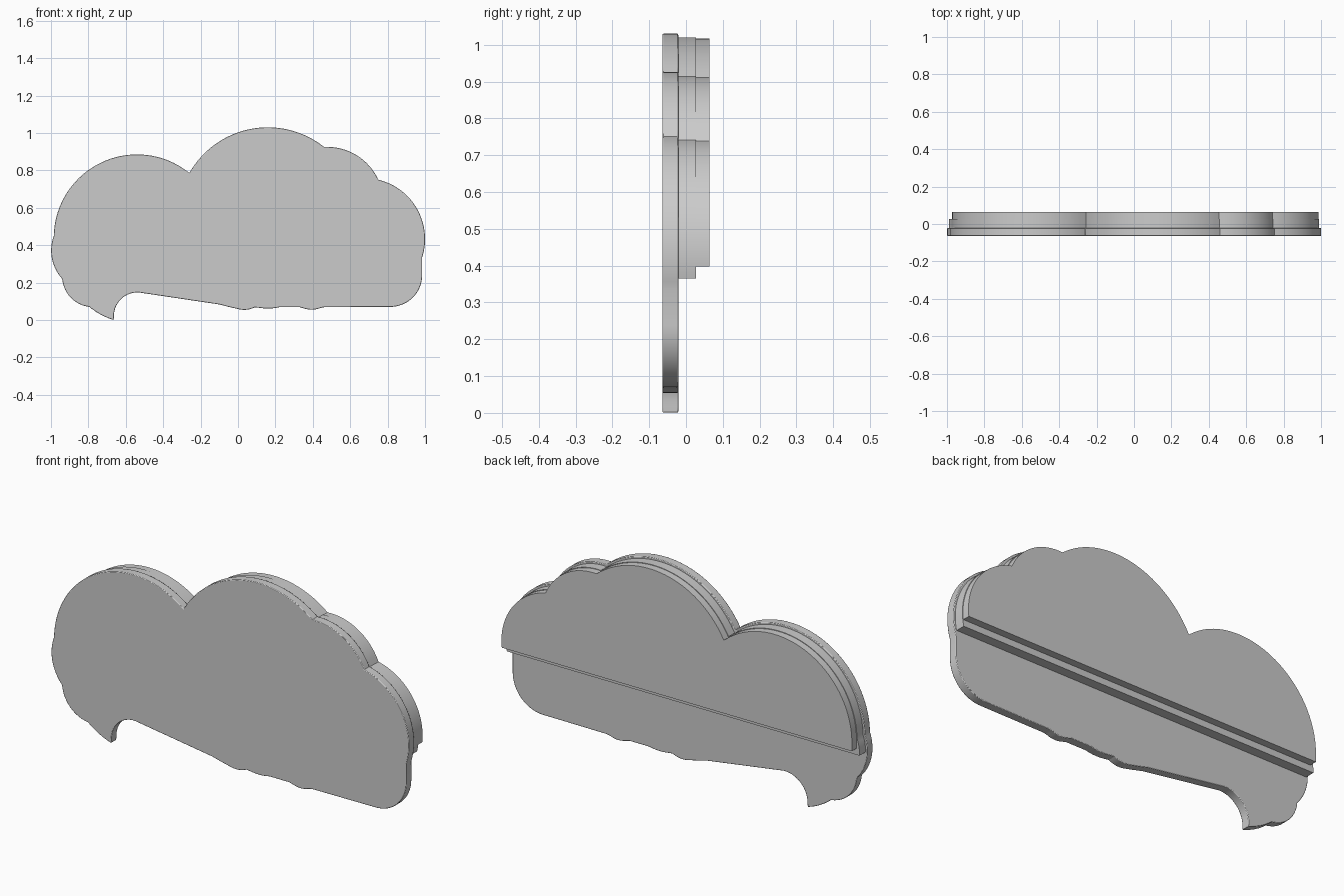
import bpy, bmesh, math
from mathutils import Vector

cube = bpy.data.objects.get("Cube")
if cube:
    bpy.data.objects.remove(cube)

grey = bpy.data.materials.new("plain_grey")
grey.use_nodes = True
colour = (0.6, 0.6, 0.6, 1)
grey.diffuse_color = colour
grey.node_tree.nodes["Principled BSDF"].inputs["Base Color"].default_value = colour


def arc(start, mid, end, n=16):
    """Points on the circle through three points, end left out."""
    a, b, c = Vector(start), Vector(mid), Vector(end)
    d = 2 * (a.x * (b.y - c.y) + b.x * (c.y - a.y) + c.x * (a.y - b.y))
    aa, bb, cc = a.dot(a), b.dot(b), c.dot(c)
    o = Vector(((aa * (b.y - c.y) + bb * (c.y - a.y) + cc * (a.y - b.y)) / d,
                (aa * (c.x - b.x) + bb * (a.x - c.x) + cc * (b.x - a.x)) / d))
    ang = [math.atan2((p - o).y, (p - o).x) for p in (a, b, c)]
    sweep = (ang[2] - ang[0]) % math.tau
    if (ang[1] - ang[0]) % math.tau > sweep:
        sweep -= math.tau
    r = (a - o).length
    return [(o.x + r * math.cos(ang[0] + sweep * i / n),
             o.y + r * math.sin(ang[0] + sweep * i / n)) for i in range(n)]


def inset(points, dist):
    """Move a clockwise outline inward by a fixed distance."""
    pts = [Vector(p) for p in points]
    result = []
    for i, p in enumerate(pts):
        d1 = (p - pts[i - 1]).normalized()
        d2 = (pts[(i + 1) % len(pts)] - p).normalized()
        n1, n2 = Vector((d1.y, -d1.x)), Vector((d2.y, -d2.x))
        result.append(p + (n1 + n2) * dist / max(1 + n1.dot(n2), 0.2))
    return result


def slab(name, points, y_front, y_back, cut_z=None, bevel=0):
    """Extrude an outline in y, optionally trimmed below a height."""
    bm = bmesh.new()
    face = bm.faces.new([bm.verts.new((p[0], y_front, p[1])) for p in points])
    ext = bmesh.ops.extrude_face_region(bm, geom=[face])
    verts = [v for v in ext["geom"] if isinstance(v, bmesh.types.BMVert)]
    bmesh.ops.translate(bm, verts=verts, vec=(0, y_back - y_front, 0))
    if cut_z is not None:
        cut = bmesh.ops.bisect_plane(bm, geom=bm.verts[:] + bm.edges[:] + bm.faces[:],
                                     plane_co=(0, 0, cut_z), plane_no=(0, 0, 1),
                                     clear_inner=True)
        edges = [e for e in cut["geom_cut"] if isinstance(e, bmesh.types.BMEdge)]
        bmesh.ops.holes_fill(bm, edges=edges)
    bmesh.ops.recalc_face_normals(bm, faces=bm.faces[:])
    mesh = bpy.data.meshes.new(name)
    bm.to_mesh(mesh)
    bm.free()
    obj = bpy.data.objects.new(name, mesh)
    bpy.context.collection.objects.link(obj)
    mesh.materials.append(grey)
    if bevel:
        mod = obj.modifiers.new("soft_edge", 'BEVEL')
        mod.width, mod.segments = bevel, 2
        mod.limit_method, mod.angle_limit = 'ANGLE', math.radians(60)
    bpy.ops.object.select_all(action='DESELECT')
    obj.select_set(True)
    bpy.context.view_layer.objects.active = obj
    bpy.ops.object.shade_smooth_by_angle(angle=math.radians(30))
    return obj


# Upper lobes, left to right
left_bulge = arc((-0.94, 0.22), (-0.999, 0.37), (-0.985, 0.45))
lobes = (arc((-0.985, 0.45), (-0.54, 0.885), (-0.26, 0.786), 40)
         + arc((-0.26, 0.786), (0.16, 1.03), (0.46, 0.925), 32)
         + arc((0.46, 0.925), (0.62, 0.889), (0.75, 0.75), 16)
         + arc((0.75, 0.75), (1.0, 0.43), (0.985, 0.335), 24))

# Lower edge, right to left: rounded corner, ripples, hook and foot
lower = ([(0.985, 0.335)]
         + arc((0.985, 0.24), (0.934, 0.119), (0.81, 0.07))
         + [(0.81, 0.07), (0.46, 0.068)]
         + arc((0.44, 0.064), (0.40, 0.055), (0.35, 0.063), 6)
         + [(0.33, 0.068), (0.22, 0.068)]
         + arc((0.21, 0.066), (0.16, 0.061), (0.11, 0.066), 6)
         + [(0.09, 0.068)]
         + arc((0.08, 0.063), (0.035, 0.054), (-0.02, 0.066), 6)
         + [(-0.05, 0.07), (-0.10, 0.083)]
         + arc((-0.53, 0.147), (-0.625, 0.112), (-0.662, 0.0), 14)
         + arc((-0.665, 0.0), (-0.74, 0.032), (-0.795, 0.07), 6)
         + arc((-0.795, 0.07), (-0.895, 0.12), (-0.94, 0.22), 12))

slab("front_plate", left_bulge + lobes + lower, -0.064, -0.021, bevel=0.003)

# Stepped backing, flat underneath
tail = [(0.985, 0.335), (0.985, 0.25)]
slab("middle_backing", inset(left_bulge + lobes + tail, 0.01), -0.021, 0.027, 0.365)
slab("rear_backing", inset([(-0.985, 0.25)] + lobes + tail, 0.013), 0.027, 0.064, 0.397)
